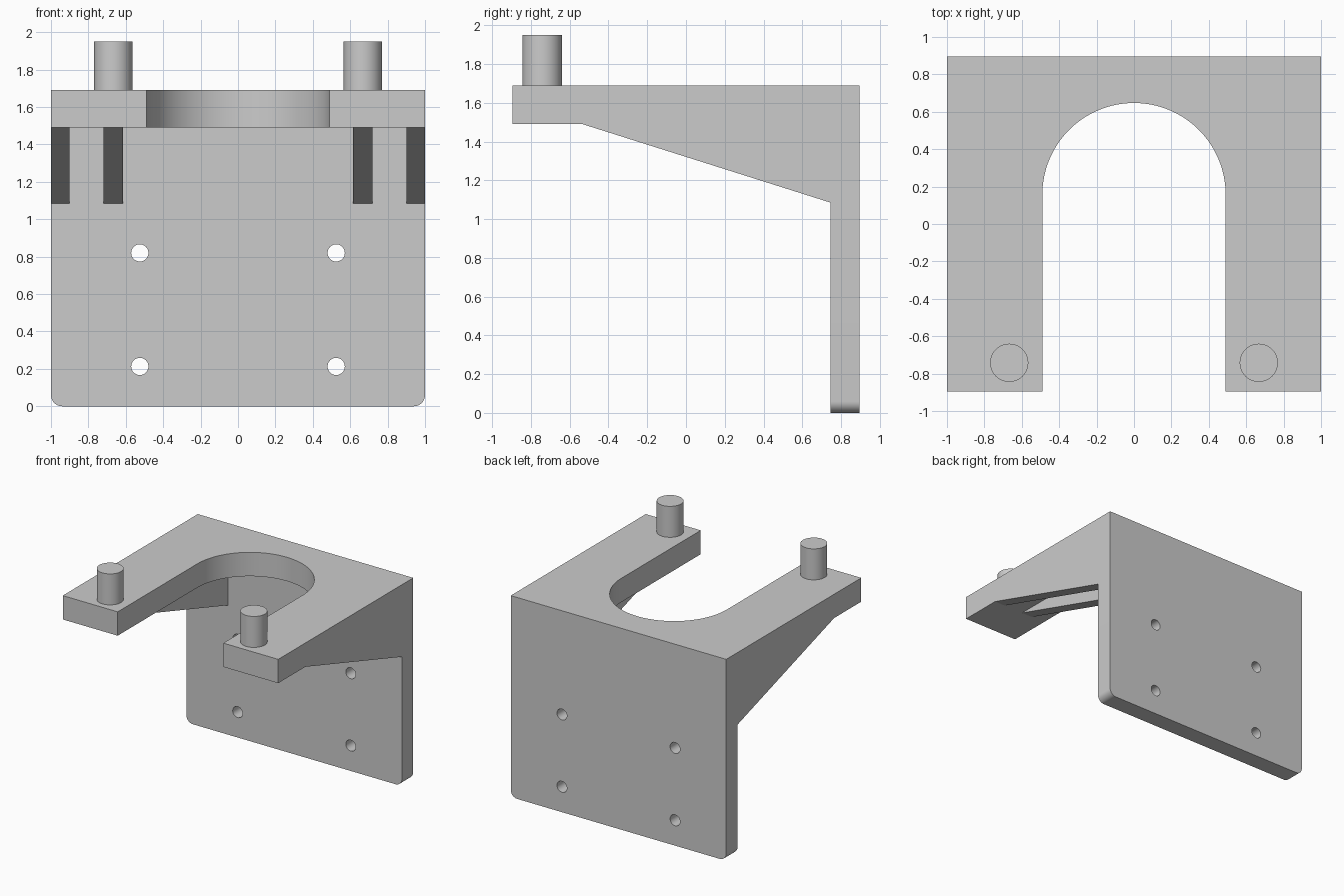
import bpy, bmesh
from math import sin, cos, pi, radians
from mathutils import Matrix

if "Cube" in bpy.data.objects:
    bpy.data.objects.remove(bpy.data.objects["Cube"])

# Local (u, v, depth) directions mapped to world axes
TOP = Matrix.Identity(3)
FRONT = Matrix(((1, 0, 0), (0, 0, -1), (0, 1, 0)))
SIDE = Matrix(((0, 0, 1), (1, 0, 0), (0, 1, 0)))


def arc(cx, cy, r, a0, a1, n):
    return [(cx + r * cos(radians(a0 + (a1 - a0) * i / n)),
             cy + r * sin(radians(a0 + (a1 - a0) * i / n))) for i in range(n + 1)]


def circle(cx, cy, r, n=48):
    return arc(cx, cy, r, 0, 360, n)[:-1]


def prism(name, loops, axes, depth, centre):
    """Extrude an outline (first loop) with holes (other loops)."""
    curve = bpy.data.curves.new(name + "_profile", 'CURVE')
    curve.dimensions = '2D'
    curve.fill_mode = 'BOTH'
    curve.extrude = depth / 2
    for loop in loops:
        spline = curve.splines.new('POLY')
        spline.points.add(len(loop) - 1)
        for p, (u, v) in zip(spline.points, loop):
            p.co = (u, v, 0, 1)
        spline.use_cyclic_u = True
    temp = bpy.data.objects.new(name + "_temp", curve)
    mesh = bpy.data.meshes.new_from_object(temp)
    bpy.data.objects.remove(temp)
    bpy.data.curves.remove(curve)
    mesh.name = name

    bm = bmesh.new()
    bm.from_mesh(mesh)
    bmesh.ops.remove_doubles(bm, verts=bm.verts, dist=1e-5)
    bmesh.ops.transform(bm, matrix=Matrix.Translation(centre) @ axes.to_4x4(), verts=bm.verts)
    bmesh.ops.dissolve_limit(bm, angle_limit=radians(0.5), verts=bm.verts, edges=bm.edges)
    bmesh.ops.triangulate(bm, faces=[f for f in bm.faces if len(f.verts) > 4])
    bmesh.ops.recalc_face_normals(bm, faces=bm.faces)
    bm.to_mesh(mesh)
    bm.free()
    mesh.shade_smooth()
    mesh.set_sharp_from_angle(angle=radians(30))
    obj = bpy.data.objects.new(name, mesh)
    bpy.context.scene.collection.objects.link(obj)
    return obj


# Upright back plate: rounded lower corners and four screw holes
r = 0.06
outline = ([(1, 1.49), (-1, 1.49)] + arc(-1 + r, r, r, 180, 270, 10)
           + arc(1 - r, r, r, 270, 360, 10))
holes = [circle(x, z, 0.046, 32) for x in (-0.525, 0.525) for z in (0.213, 0.82)]
prism("back_plate", [outline] + holes, FRONT, 0.15, (0, 0.82, 0))

# Top deck with round-ended slot open to the front
slot = arc(0, 0.157, 0.49, 0, 180, 64)
deck = ([(0.49, -0.895)] + slot
        + [(-0.49, -0.895), (-1, -0.895), (-1, 0.895), (1, 0.895), (1, -0.895)])
prism("top_deck", [deck], TOP, 0.2, (0, 0, 1.59))

# Pegs and triangular ribs on both sides
rib = [(-0.535, 1.49), (0.745, 1.085), (0.745, 1.49)]
for side, s in (("left", -1), ("right", 1)):
    prism(side + "_peg", [circle(0.667 * s, -0.742, 0.102)], TOP, 0.26, (0, 0, 1.82))
    prism(side + "_outer_rib", [rib], SIDE, 0.1, (0.95 * s, 0, 0))
    prism(side + "_inner_rib", [rib], SIDE, 0.102, (0.667 * s, 0, 0))
